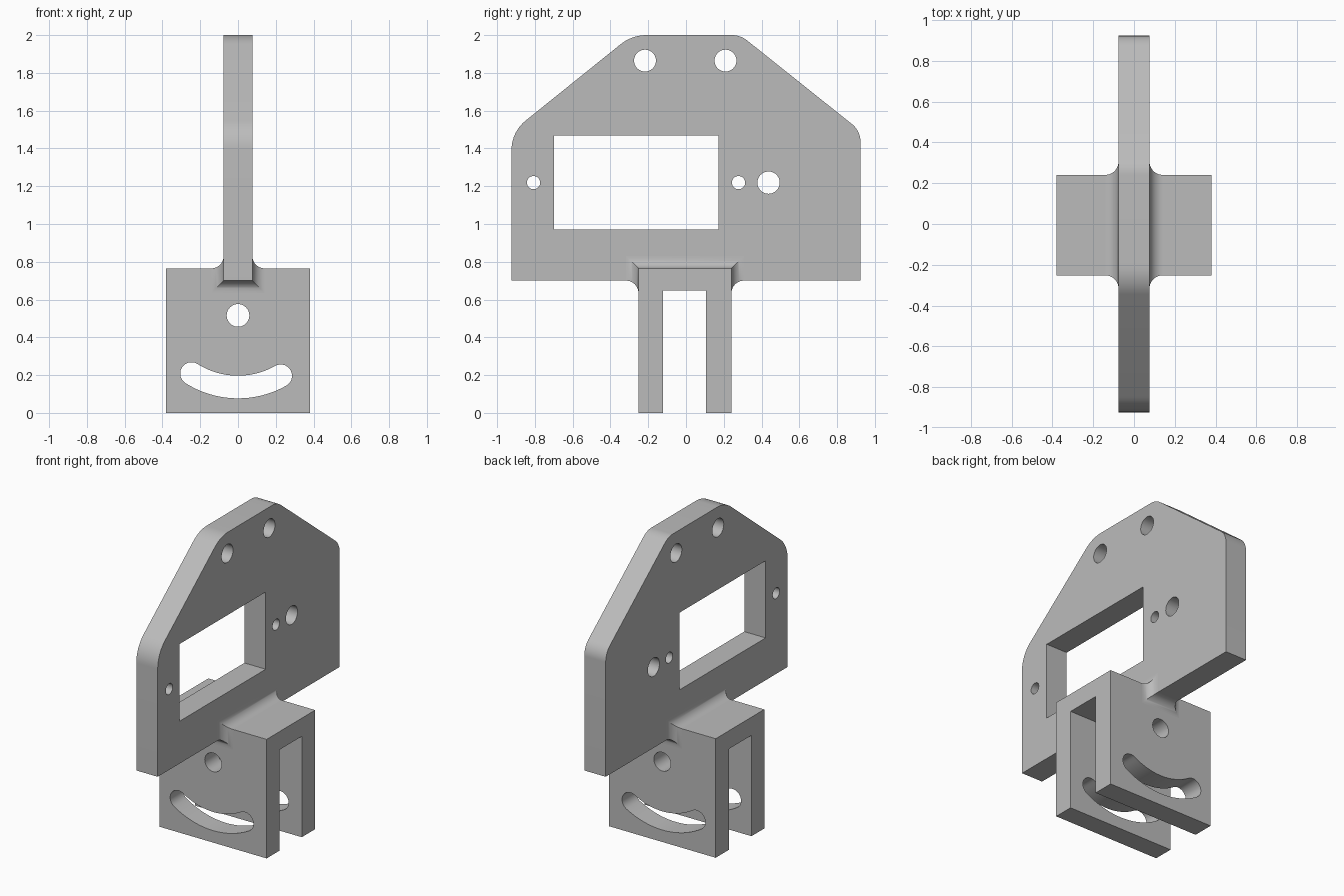
import bpy, bmesh, math
from mathutils import Vector

cube = bpy.data.objects.get("Cube")
if cube:
    bpy.data.objects.remove(cube, do_unlink=True)

grey = bpy.data.materials.new("plain grey")
grey.use_nodes = True
colour = (0.5, 0.5, 0.5, 1)
grey.diffuse_color = colour
grey.node_tree.nodes["Principled BSDF"].inputs["Base Color"].default_value = colour

HALF = 0.076                 # half thickness of the plate
PLATE_Z, TOP_Z = 0.70, 0.765  # plate underside, bracket top
Y0, Y1 = -0.252, 0.241       # bracket front and back
R = 0.065                    # blend radius


def make(name, bm):
    mesh = bpy.data.meshes.new(name)
    bm.to_mesh(mesh)
    bm.free()
    mesh.materials.append(grey)
    obj = bpy.data.objects.new(name, mesh)
    bpy.context.collection.objects.link(obj)
    return obj


def prism(name, pts, axis, a, b):
    """Extrude a 2D outline from a to b along x (points are y, z) or y (points are x, z)."""
    place = (lambda p: (a, *p)) if axis == "x" else (lambda p: (p[0], a, p[1]))
    bm = bmesh.new()
    face = bm.faces.new([bm.verts.new(place(p)) for p in pts])
    out = bmesh.ops.extrude_face_region(bm, geom=[face])["geom"]
    move = Vector((b - a, 0, 0)) if axis == "x" else Vector((0, b - a, 0))
    bmesh.ops.translate(bm, vec=move, verts=[v for v in out if isinstance(v, bmesh.types.BMVert)])
    bmesh.ops.recalc_face_normals(bm, faces=bm.faces)
    return make(name, bm)


def arc(cx, cy, r, start, end, n):
    angles = [math.radians(start + (end - start) * i / n) for i in range(n + 1)]
    return [(cx + r * math.cos(t), cy + r * math.sin(t)) for t in angles]


def circle(cx, cy, r):
    return arc(cx, cy, r, 0, 360, 40)[:-1]


def rounded(corners, n=10):
    """Outline from (u, v, radius) corners, each rounded by a tangent arc."""
    pts = []
    for i, (u, v, r) in enumerate(corners):
        c = Vector((u, v))
        if r == 0:
            pts.append(c)
            continue
        d0 = (Vector(corners[i - 1][:2]) - c).normalized()
        d1 = (Vector(corners[(i + 1) % len(corners)][:2]) - c).normalized()
        half = d0.angle(d1) / 2
        centre = c + (d0 + d1).normalized() * r / math.sin(half)
        s = c + d0 * r / math.tan(half) - centre
        e = c + d1 * r / math.tan(half) - centre
        turn = math.pi - 2 * half
        for k in range(n + 1):
            t = k / n
            pts.append(centre + (s * math.sin((1 - t) * turn) + e * math.sin(t * turn)) / math.sin(turn))
    return [tuple(p) for p in pts]


def cut(obj, outlines, axis):
    for pts in outlines:
        cutter = prism("cutter", pts, axis, -1, 1)
        cutter.hide_render = True
        mod = obj.modifiers.new("cut", "BOOLEAN")
        mod.operation, mod.solver, mod.object = "DIFFERENCE", "EXACT", cutter
        bpy.context.view_layer.objects.active = obj
        bpy.ops.object.modifier_apply(modifier=mod.name)
        bpy.data.objects.remove(cutter, do_unlink=True)


def smooth(obj):
    bpy.ops.object.select_all(action="DESELECT")
    obj.select_set(True)
    bpy.context.view_layer.objects.active = obj
    bpy.ops.object.shade_smooth_by_angle(angle=math.radians(30))


# Upright mounting plate with window and bolt holes
plate = prism("mounting_plate", rounded([
    (-0.924, PLATE_Z, 0), (0.924, PLATE_Z, 0), (0.924, 1.493, 0.12),
    (0.288, 2.0, 0.13), (-0.286, 2.0, 0.22), (-0.924, 1.487, 0.2)]), "x", -HALF, HALF)
window = [(-0.70, 0.972), (0.173, 0.972), (0.173, 1.468), (-0.70, 1.468)]
holes = [(-0.807, 1.219, 0.035), (0.278, 1.219, 0.035), (0.437, 1.219, 0.059),
         (-0.217, 1.865, 0.058), (0.209, 1.865, 0.058)]
cut(plate, [window] + [circle(*h) for h in holes], "x")
smooth(plate)

# Forked bracket with pivot hole and curved adjustment slot
bracket = prism("fork_bracket", [
    (Y0, 0), (-0.122, 0), (-0.122, 0.648), (0.105, 0.648), (0.105, 0),
    (Y1, 0), (Y1, TOP_Z), (Y0, TOP_Z)], "x", -0.38, 0.38)
cz, rad, w = 0.597, 0.46, 0.06
a0 = 270 - math.degrees(math.asin(0.246 / rad))
a1 = 270 + math.degrees(math.asin(0.226 / rad))


def slot_end(angle, start):
    t = math.radians(angle)
    return arc(rad * math.cos(t), cz + rad * math.sin(t), w, start, start + 180, 14)


slot = (arc(0, cz, rad + w, a0, a1, 24) + slot_end(a1, a1)[1:]
        + arc(0, cz, rad - w, a1, a0, 24)[1:] + slot_end(a0, a0 + 180)[1:-1])
cut(bracket, [circle(0, 0.516, 0.06), slot], "y")
smooth(bracket)

# Mitred concave blend where the plate meets the bracket
bm = bmesh.new()
rings = []
for i in range(13):
    t = math.pi / 2 * i / 12
    d, h = R * (1 - math.sin(t)), R * (1 - math.cos(t))
    path = [(Y0 - h, PLATE_Z - d), (Y0 - h, TOP_Z + h), (Y1 + h, TOP_Z + h), (Y1 + h, PLATE_Z - d)]
    rings.append([bm.verts.new((HALF + d, *p)) for p in path]
                 + [bm.verts.new((-HALF - d, *p)) for p in reversed(path)])
for lower, upper in zip(rings, rings[1:]):
    for k in range(8):
        j = (k + 1) % 8
        face = bm.faces.new((lower[k], lower[j], upper[j], upper[k]))
        face.normal_update()
        side = 1 if k < 3 else -1
        out = -face.normal.z if k in (3, 7) else face.normal.x * side
        if out < 0:
            face.normal_flip()
smooth(make("corner_blend", bm))
